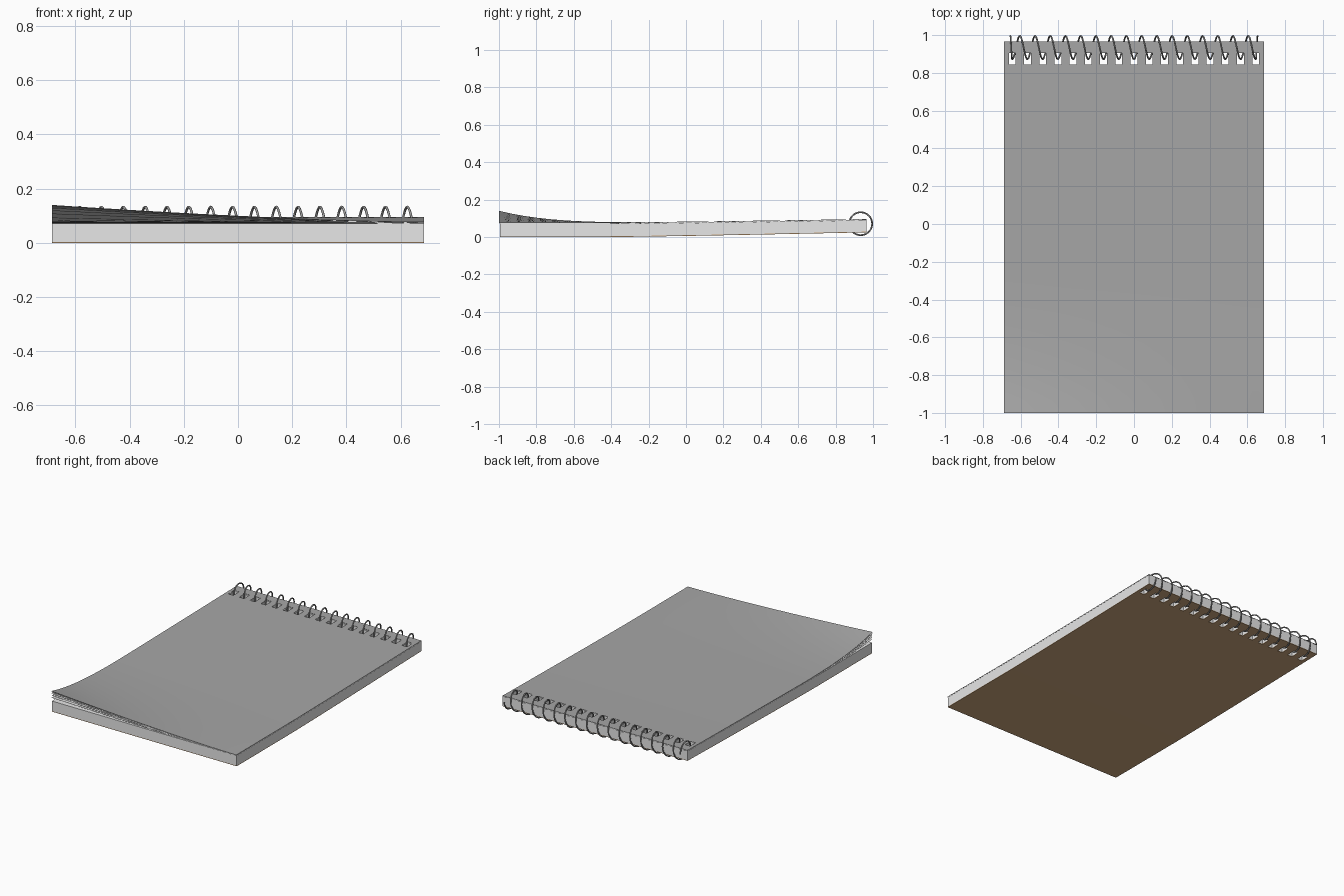
import bpy, bmesh, math

if "Cube" in bpy.data.objects:
    bpy.data.objects.remove(bpy.data.objects["Cube"])

HOLES, PITCH, HOLE_W = 17, 0.0806, 0.036
HOLE_Y = (0.845, 0.905)
HALF_X, FRONT_Y, BACK_Y = 0.687, -1.0, 0.965
hole_x = [(i - (HOLES - 1) / 2) * PITCH for i in range(HOLES)]


def material(name, rgb):
    m = bpy.data.materials.new(name)
    m.diffuse_color = (*rgb, 1)
    m.use_nodes = True
    m.node_tree.nodes["Principled BSDF"].inputs["Base Color"].default_value = m.diffuse_color
    return m


cover_grey = material("cover_grey", (0.385, 0.385, 0.385))
paper_white = material("paper_white", (0.80, 0.80, 0.80))
card_brown = material("card_brown", (0.61, 0.39, 0.21))
wire_grey = material("wire_grey", (0.32, 0.32, 0.32))


def slope(y):
    return max(0.0, (y + 0.4) / 1.365) ** 1.2


def height(y, level):
    # the whole pad rises gently toward the spiral and is squeezed a little there
    s = slope(y)
    return 0.025 * s + level * (1 - 0.09 * s)


def curl(x, y):
    # front-left corner curls upward
    return max(0.0, -y) ** 4 * max(0.0, (HALF_X - x) / (2 * HALF_X)) ** 1.5


def finish(ob, angle=30):
    bpy.ops.object.select_all(action='DESELECT')
    ob.select_set(True)
    bpy.context.view_layer.objects.active = ob
    bpy.ops.object.shade_smooth_by_angle(angle=math.radians(angle))


def sheet(name, low, high, mat, lift=0.0, front=FRONT_Y):
    """Solid sheet with a row of punched holes, between two levels."""
    xs = [-HALF_X] + [c + s * HOLE_W / 2 for c in hole_x for s in (-1, 1)] + [HALF_X]
    ys = [front + (HOLE_Y[0] - front) * i / 28 for i in range(29)] + [HOLE_Y[1], BACK_Y]
    bm = bmesh.new()

    def layer(level):
        return [[bm.verts.new((x, y, height(y, level) + lift * curl(x, y)))
                 for x in xs] for y in ys]

    bot, top = layer(low), layer(high)
    twin = {t: b for rt, rb in zip(top, bot) for t, b in zip(rt, rb)}
    upper = []
    for j in range(len(ys) - 1):
        for i in range(len(xs) - 1):
            if j == 28 and i % 2 == 1:
                continue  # punched hole
            upper.append(bm.faces.new((top[j][i], top[j][i + 1],
                                       top[j + 1][i + 1], top[j + 1][i])))
    rim = [e for e in bm.edges if len(e.link_faces) == 1]
    for f in upper:
        bm.faces.new([twin[v] for v in reversed(f.verts)])
    for e in rim:
        a, b = e.verts
        bm.faces.new((a, b, twin[b], twin[a]))
    bmesh.ops.recalc_face_normals(bm, faces=bm.faces[:])
    me = bpy.data.meshes.new(name)
    bm.to_mesh(me)
    bm.free()
    me.materials.append(mat)
    ob = bpy.data.objects.new(name, me)
    bpy.context.collection.objects.link(ob)
    finish(ob)


# Card back and thick page block
sheet("back_card", 0.0, 0.004, card_brown, front=-0.995)
sheet("page_block", 0.004, 0.071, paper_white, front=-0.995)

# Loose pages fanning up at the corner
for n, lift in enumerate((0.022, 0.036, 0.047, 0.055)):
    z = 0.0713 + n * 0.0011
    sheet(f"loose_page_{n + 1}", z, z + 0.0008, paper_white, lift, front=-0.997)

# Front cover
sheet("front_cover", 0.0758, 0.078, cover_grey, 0.062)

# Spiral wire: one helix threaded through every hole
cu = bpy.data.curves.new("spiral_wire", 'CURVE')
cu.dimensions = '3D'
cu.bevel_depth, cu.bevel_resolution, cu.use_fill_caps = 0.0045, 2, True
STEPS = 24
sp = cu.splines.new('POLY')
sp.points.add(HOLES * STEPS)
for k, p in enumerate(sp.points):
    turn = k / STEPS - 0.5  # whole numbers sit inside the holes
    c = min(max(turn, 0), HOLES - 1)
    x = hole_x[0] + c * PITCH + (turn - c) * 0.02
    a = math.tau * (turn + 0.5)
    p.co = (x, 0.934 + 0.0615 * math.cos(a), 0.071 + 0.0615 * math.sin(a), 1)
cu.materials.append(wire_grey)
wire = bpy.data.objects.new("spiral_wire", cu)
bpy.context.collection.objects.link(wire)
bpy.ops.object.select_all(action='DESELECT')
wire.select_set(True)
bpy.context.view_layer.objects.active = wire
bpy.ops.object.convert(target='MESH')
finish(bpy.context.view_layer.objects.active, 60)
